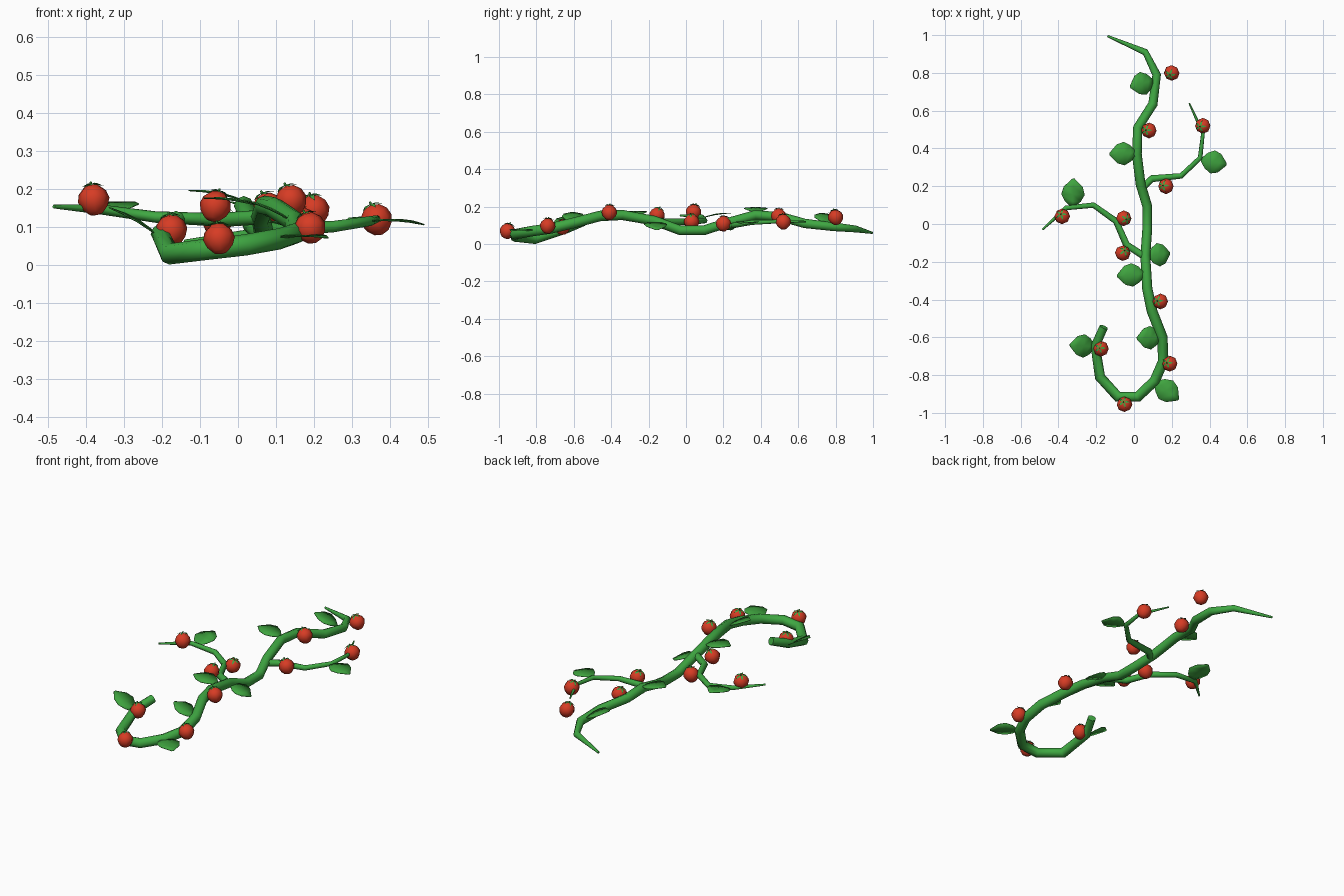
import bpy, bmesh, math
from mathutils import Vector, Matrix

if "Cube" in bpy.data.objects:
    bpy.data.objects.remove(bpy.data.objects["Cube"])


def material(name, rgb):
    m = bpy.data.materials.new(name)
    m.diffuse_color = (*rgb, 1)
    m.use_nodes = True
    m.node_tree.nodes["Principled BSDF"].inputs["Base Color"].default_value = m.diffuse_color
    return m


STEM = material("stem green", (0.05, 0.39, 0.055))
LEAF = material("leaf green", (0.05, 0.37, 0.05))
RED = material("berry red", (0.68, 0.045, 0.018))


def finish(bm, name, mats, smooth=0):
    bmesh.ops.recalc_face_normals(bm, faces=bm.faces)
    me = bpy.data.meshes.new(name)
    bm.to_mesh(me)
    bm.free()
    for m in mats:
        me.materials.append(m)
    ob = bpy.data.objects.new(name, me)
    bpy.context.collection.objects.link(ob)
    if smooth:
        bpy.ops.object.select_all(action='DESELECT')
        bpy.context.view_layer.objects.active = ob
        ob.select_set(True)
        bpy.ops.object.shade_smooth_by_angle(angle=math.radians(smooth))
    return ob


def tube(name, pts, sides=8):
    """Tapered low-poly tube through (x, y, z, radius) points."""
    bm = bmesh.new()
    rings = []
    P = [Vector(p[:3]) for p in pts]
    for i, p in enumerate(P):
        a, b = P[max(i - 1, 0)], P[min(i + 1, len(P) - 1)]
        t = (b - a).normalized()
        side = t.cross(Vector((0, 0, 1))).normalized()
        up = side.cross(t)
        r = pts[i][3]
        rings.append([bm.verts.new(p + r * (math.cos(k * math.tau / sides) * side
                                            + math.sin(k * math.tau / sides) * up))
                      for k in range(sides)])
    for r0, r1 in zip(rings, rings[1:]):
        for k in range(sides):
            j = (k + 1) % sides
            bm.faces.new((r0[k], r0[j], r1[j], r1[k]))
    bm.faces.new(rings[0])
    bm.faces.new(rings[-1])
    return finish(bm, name, [STEM], 60)


# Main vine, hooked at the front and tapering to a tip at the back
tube("main_vine", [
    (-.16, -.545, .12, .023), (-.205, -.645, .08, .025), (-.18, -.81, .028, .028),
    (-.085, -.915, .04, .028), (.02, -.915, .052, .028), (.11, -.83, .068, .028),
    (.155, -.725, .083, .028), (.15, -.6, .113, .028), (.095, -.46, .15, .028),
    (.07, -.34, .155, .027), (.06, -.17, .125, .026), (.07, -.03, .073, .026),
    (.07, .095, .073, .026), (.035, .21, .11, .026), (.015, .37, .155, .026),
    (.02, .51, .145, .025), (.10, .635, .11, .025), (.12, .79, .092, .023),
    (.06, .91, .08, .018), (-.14, .995, .06, .006)])

# Side branches
tube("left_branch", [
    (.06, -.175, .125, .019), (-.04, -.11, .118, .019), (-.095, .015, .12, .017),
    (-.215, .10, .125, .015), (-.36, .085, .145, .013), (-.485, -.03, .153, .005)])
tube("right_branch", [
    (.035, .18, .10, .019), (.095, .24, .092, .019), (.25, .255, .10, .015),
    (.35, .35, .115, .013), (.365, .48, .12, .010), (.292, .64, .12, .004)])


# Leaves: (length fraction, half width) outline with a shallow central fold
PROFILE = [(0, .008), (.2, .042), (.45, .062), (.72, .050), (1, .006)]


def leaf(i, base, tip):
    base, tip = Vector(base), Vector(tip)
    d = tip - base
    side = Vector((0, 0, 1)).cross(d).normalized()
    up = d.normalized().cross(side)
    bm = bmesh.new()
    rows = []
    for f, w in PROFILE:
        c = base + d * f + up * 0.005 * math.sin(math.pi * f)
        rows.append([bm.verts.new(c - side * w + up * w * .06), bm.verts.new(c),
                     bm.verts.new(c + side * w + up * w * .06)])
    for a, b in zip(rows, rows[1:]):
        for k in range(2):
            bm.faces.new((a[k], a[k + 1], b[k + 1], b[k]))
    ob = finish(bm, f"leaf_{i}", [LEAF], 60)
    s = ob.modifiers.new("thickness", 'SOLIDIFY')
    s.thickness = .003
    s.offset = 0


for i, (b, t) in enumerate([
    ((.10, .76, .11), (-.02, .725, .165)), ((.01, .375, .17), (-.13, .37, .195)),
    ((-.325, .09, .14), (-.32, .24, .165)), ((.355, .34, .115), (.49, .315, .105)),
    ((.055, -.265, .155), (-.09, -.275, .175)), ((.075, -.17, .115), (.19, -.155, .075)),
    ((.14, -.60, .115), (.015, -.605, .17)), ((-.21, -.65, .075), (-.34, -.64, .15)),
    ((.115, -.835, .07), (.235, -.93, .07)),
]):
    leaf(i + 1, b, t)


# Berries: faceted red body with a pointed green calyx and stalk,
# the calyx leaning in the given x, y direction
def berry(i, pos, lean):
    bm = bmesh.new()
    bmesh.ops.create_uvsphere(bm, u_segments=8, v_segments=6, radius=.042)
    for v in bm.verts:
        if v.co.z < -.01:
            v.co.x *= .93
            v.co.y *= .93
    n_red = len(bm.faces)
    centre = bm.verts.new((0, 0, .045))
    for k in range(5):
        def at(ang, r, z):
            return bm.verts.new((r * math.cos(ang), r * math.sin(ang), z))
        a = k * math.tau / 5
        l, tip, r = at(a - .4, .017, .043), at(a, .032, .034), at(a + .4, .017, .043)
        bm.faces.new((centre, l, tip, r))
    bmesh.ops.create_cone(bm, segments=5, radius1=.004, radius2=.003, depth=.012,
                          cap_ends=True, matrix=Matrix.Translation((0, 0, .045)))
    bm.faces.ensure_lookup_table()
    for f in bm.faces[n_red:]:
        f.material_index = 1
    axis = Vector((lean[0], lean[1], 2.4))
    tilt = Vector((0, 0, 1)).rotation_difference(axis).to_matrix().to_4x4()
    bmesh.ops.transform(bm, matrix=Matrix.Translation(pos) @ tilt, verts=bm.verts)
    finish(bm, f"berry_{i}", [RED, LEAF], 60)


for i, (p, lean) in enumerate([
    ((.20, .80, .142), (-.6, -.6)), ((.08, .495, .148), (-1, .1)),
    ((.365, .52, .118), (-.9, -.2)), ((.17, .20, .108), (-1, .2)),
    ((-.055, .03, .118), (.9, -.3)), ((-.06, -.155, .153), (.6, .8)),
    ((-.38, .04, .17), (-.4, .7)), ((.14, -.41, .168), (-.9, .2)),
    ((.19, -.74, .096), (-.9, .3)), ((-.175, -.66, .09), (-.4, .2)),
    ((-.05, -.955, .068), (-.3, .8)),
]):
    berry(i + 1, p, lean)
